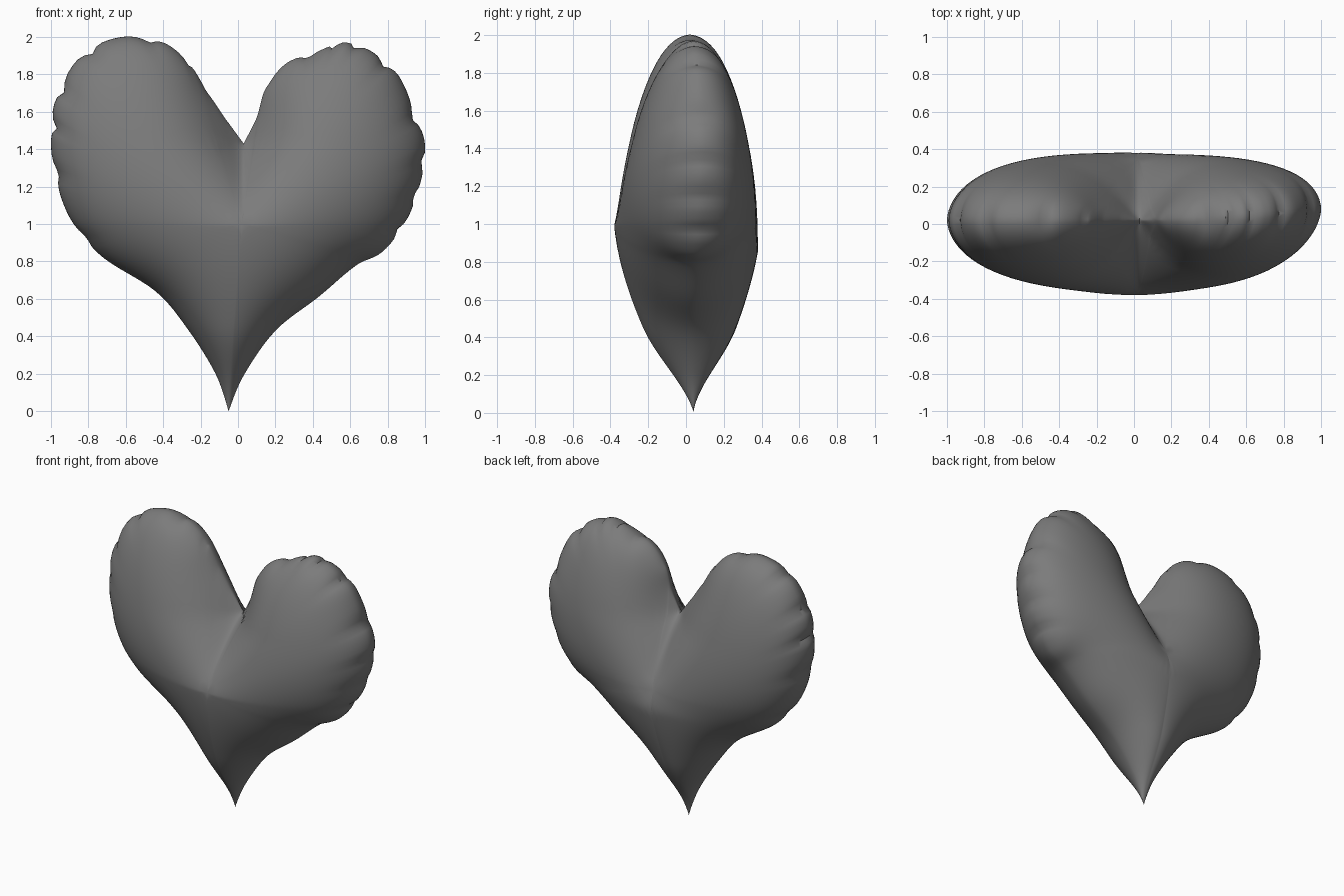
import bpy
import bmesh
import math
from mathutils import Vector

cube = bpy.data.objects.get("Cube")
if cube:
    bpy.data.objects.remove(cube, do_unlink=True)

# Seam outline (x, z), clockwise from the cleft to the tip and back
OUTLINE = [
    (.03, 1.43), (.1, 1.57), (.15, 1.73), (.26, 1.86), (.42, 1.92), (.56, 1.97),
    (.7, 1.93), (.84, 1.82), (.93, 1.64), (1, 1.42), (.97, 1.2), (.89, 1), (.77, .85),
    (.62, .77), (.43, .61), (.2, .43), (.03, .19), (-.05, 0), (-.12, .2), (-.27, .44),
    (-.44, .64), (-.72, .82), (-.88, 1), (-.97, 1.22), (-1, 1.45), (-.97, 1.68),
    (-.83, 1.91), (-.62, 2), (-.42, 1.98), (-.27, 1.87), (-.16, 1.7), (-.05, 1.54),
]
CORNERS = (0, 17)          # cleft and tip stay sharp
CENTRE = Vector((.02, 1))
STEPS = 6                  # samples per outline span
RINGS = 24
DEPTH = .38


def clamp(v):
    return min(max(v, 0), 1)


def smooth_outline():
    """Catmull-Rom curve through the outline, with sharp corners."""
    pts = [Vector(p) for p in OUTLINE]
    n = len(pts)
    result = []
    for i in range(n):
        b, c = pts[i], pts[(i + 1) % n]
        a = b if i in CORNERS else pts[i - 1]
        d = c if (i + 1) % n in CORNERS else pts[(i + 2) % n]
        for k in range(STEPS):
            t = k / STEPS
            result.append(b + t / 2 * ((c - a) + t * ((2 * a - 5 * b + 4 * c - d)
                          + t * (3 * b - a - 3 * c + d))))
    return result


def pucker(index, point):
    """Gather depth along the seam: strong round the lobes, none at the tip."""
    lobe = clamp((point.y - .75) / .2) * clamp(abs(point.x - .03) / .3)
    phase = index / STEPS * math.pi * .87 + .8 * math.sin(index * .21)
    return lobe * (1 - abs(math.sin(phase))) ** 2


def thickness(p, rim):
    """Inflated half depth: grows with a smooth distance to the seam."""
    total = 0
    for i, q in enumerate(rim):
        a, b = rim[i - 1] - p, q - p
        cross, dot = a.x * b.y - a.y * b.x, a.dot(b)
        total += (1 / a.length + 1 / b.length) * math.tan(math.atan2(cross, dot) / 2)
    height = (2 / max(abs(total), .001)) ** .58
    lobe_taper = 1 - .25 * max(p.y - 1, 0) ** 1.3
    t = clamp(p.y / .45)
    return height * lobe_taper * (t * (2 - t)) ** .9


def valley(p, start):
    """Crease running down from the cleft and fading out at a given height."""
    t = clamp((p.y - start) / (1.43 - start))
    across = math.hypot(p.x - .025, .03) - .03
    return 1 - .75 * t ** 1.25 * math.exp(-across / .15)


def seam_shift(x, z):
    """The seam leans backward toward the left lobe and the tip."""
    return .02 + .06 * max(x, 0) ** 2 + .02 * max(1 - z, 0)


rim = smooth_outline()
count = len(rim)
gathers = [pucker(i, p) for i, p in enumerate(rim)]

# Concentric rings from the centre out to the seam
rings = []
for r in range(1, RINGS):
    s = math.sin(r / RINGS * math.pi / 2)
    rings.append([(CENTRE.lerp(p, s), s) for p in rim])
heights = [[thickness(p, rim) for p, s in ring] for ring in rings]
middle = thickness(CENTRE, rim)

bm = bmesh.new()
seam = []
for p, g in zip(rim, gathers):
    q = p.lerp(CENTRE, .03 * g)
    seam.append(bm.verts.new((q.x, seam_shift(q.x, q.y), q.y)))

# Front and back panels share the seam; the back valley reaches lower
for side, start in ((-1, .99), (1, .86)):
    hub_depth = middle * valley(CENTRE, start)
    depths = [[h * valley(p, start) for (p, s), h in zip(ring, row)]
              for ring, row in zip(rings, heights)]
    scale = side * DEPTH / max(hub_depth, max(max(row) for row in depths))
    hub = bm.verts.new((CENTRE.x, hub_depth * scale, CENTRE.y))
    previous = None
    for ring, row in zip(rings, depths):
        current = []
        for (p, s), h, g in zip(ring, row, gathers):
            q = p.lerp(CENTRE, .03 * g * s ** 24)
            y = h * scale * (1 - .16 * g * s ** 20)
            y += seam_shift(q.x, q.y) * s ** 1.5
            current.append(bm.verts.new((q.x, y, q.y)))
        for i in range(count):
            if previous:
                bm.faces.new((previous[i - 1], previous[i], current[i], current[i - 1]))
            else:
                bm.faces.new((hub, current[i], current[i - 1]))
        previous = current
    for i in range(count):
        bm.faces.new((previous[i - 1], previous[i], seam[i], seam[i - 1]))
bmesh.ops.recalc_face_normals(bm, faces=bm.faces)

mesh = bpy.data.meshes.new("heart_balloon")
bm.to_mesh(mesh)
bm.free()
heart = bpy.data.objects.new("heart_balloon", mesh)
bpy.context.collection.objects.link(heart)

# Plain grey foil
grey = bpy.data.materials.new("dark_grey")
grey.use_nodes = True
colour = (.2, .2, .2, 1)
grey.diffuse_color = colour
grey.node_tree.nodes["Principled BSDF"].inputs["Base Color"].default_value = colour
mesh.materials.append(grey)

bpy.ops.object.select_all(action='DESELECT')
heart.select_set(True)
bpy.context.view_layer.objects.active = heart
bpy.ops.object.shade_smooth_by_angle(angle=math.radians(50))
